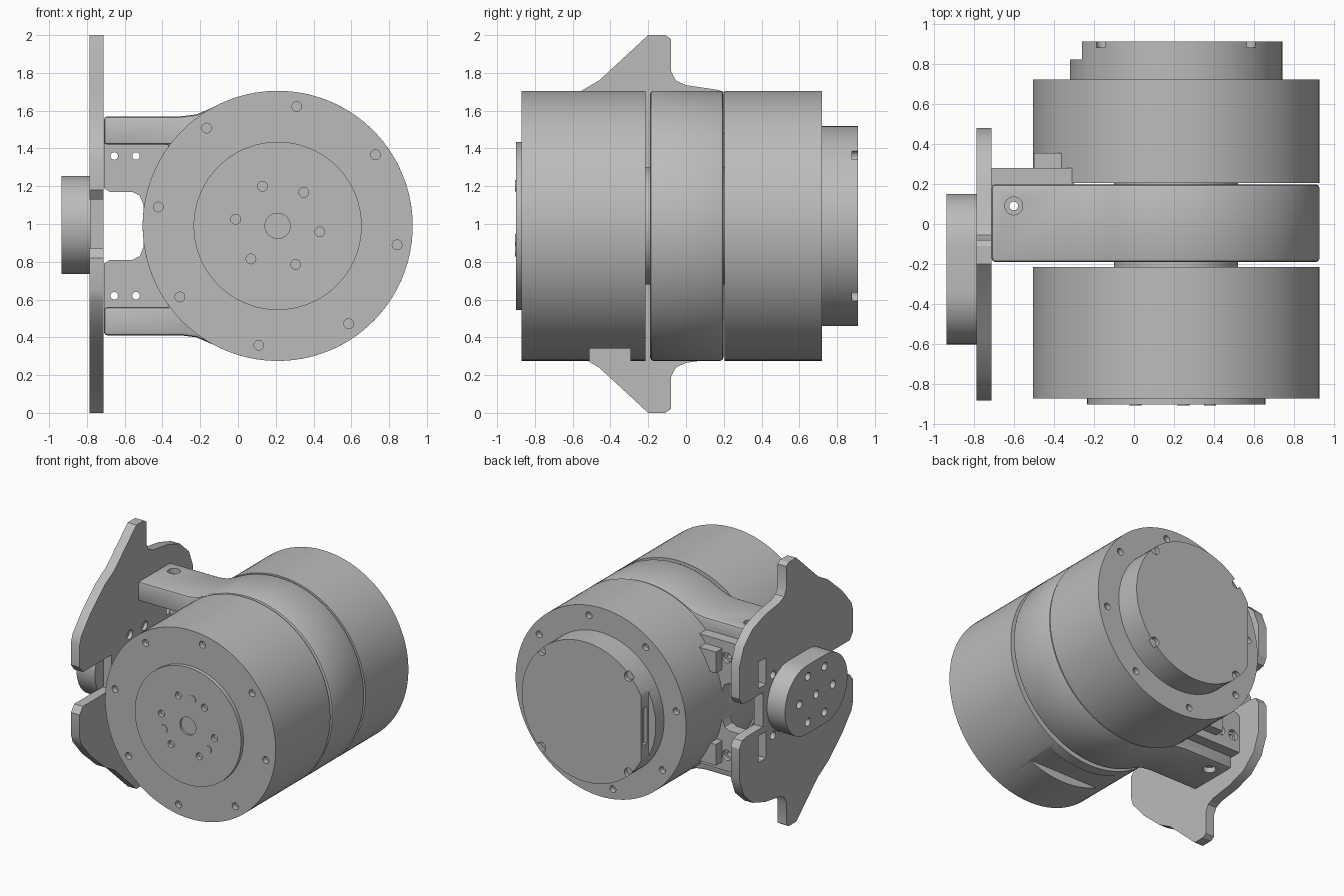
import bpy, bmesh
from math import sin, cos, pi, radians
from mathutils import Matrix, Vector

old = bpy.data.objects.get("Cube")
if old:
    bpy.data.objects.remove(old, do_unlink=True)

grey = bpy.data.materials.new("machined grey")
grey.use_nodes = True
TONE = (0.5, 0.5, 0.5, 1)
grey.diffuse_color = TONE
grey.node_tree.nodes["Principled BSDF"].inputs["Base Color"].default_value = TONE

CX, CZ, R = 0.21, 0.99, 0.715      # shared drum axis and radius


def place(axis, a, b, d):
    """Map profile coordinates plus a depth to the chosen axis."""
    return {"X": (d, a, b), "Y": (a, d, b), "Z": (a, b, d)}[axis]


def add_prism(bm, axis, pts, lo, hi):
    bottom = [bm.verts.new(place(axis, a, b, lo)) for a, b in pts]
    top = [bm.verts.new(place(axis, a, b, hi)) for a, b in pts]
    n = len(pts)
    bm.faces.new(bottom)
    bm.faces.new(top[::-1])
    for i in range(n):
        j = (i + 1) % n
        bm.faces.new((bottom[i], top[i], top[j], bottom[j]))


def arc(a, b, r, start=0, end=360, n=96):
    steps = n if end - start == 360 else n + 1
    angles = [radians(start + (end - start) * i / n) for i in range(steps)]
    return [(a + r * cos(t), b + r * sin(t)) for t in angles]


def box(a0, a1, b0, b1):
    return [(a0, b0), (a1, b0), (a1, b1), (a0, b1)]


def make(name, axis, prisms):
    """One object from (profile, low, high) prisms along an axis."""
    bm = bmesh.new()
    for pts, lo, hi in prisms:
        add_prism(bm, axis, pts, lo, hi)
    bmesh.ops.recalc_face_normals(bm, faces=bm.faces)
    mesh = bpy.data.meshes.new(name)
    bm.to_mesh(mesh)
    bm.free()
    mesh.materials.append(grey)
    ob = bpy.data.objects.new(name, mesh)
    bpy.context.collection.objects.link(ob)
    return ob


def apply(ob, mod):
    bpy.context.view_layer.objects.active = ob
    bpy.ops.object.modifier_apply(modifier=mod.name)


def cut(ob, axis, prisms):
    cutter = make("cutter", axis, prisms)
    cutter.hide_render = True
    mod = ob.modifiers.new("cut", "BOOLEAN")
    mod.operation, mod.solver, mod.object = "DIFFERENCE", "EXACT", cutter
    apply(ob, mod)
    bpy.data.objects.remove(cutter, do_unlink=True)


def bevel(ob, width):
    mod = ob.modifiers.new("bevel", "BEVEL")
    mod.width, mod.segments, mod.limit_method = width, 2, "ANGLE"
    mod.angle_limit = radians(40)
    apply(ob, mod)


def holes(spots, r, lo, hi):
    return [(arc(a, b, r, n=16), lo, hi) for a, b in spots]


def mirrored(pts):
    """Continue an upper profile with its reflection below mid height."""
    return pts + [(a, 2 * CZ - b) for a, b in reversed(pts)]


parts = []
axis_circle = lambda r: arc(CX, CZ, r)
rim = arc(CX, CZ, 0.64, 36, 396, 8)

# Front drum with rim screw holes and a flat underneath
front_drum = make("front_drum", "Y", [(axis_circle(R), -0.87, -0.215)])
cut(front_drum, "Y", holes(rim, 0.026, -0.9, -0.83))
cut(front_drum, "Y", [(box(-0.4, 0.8, 0.1, 0.34), -0.51, -0.295)])

# Raised output disc with its bolt pattern
output_disc = make("output_disc", "Y", [(axis_circle(0.445), -0.9, -0.86)])
bolt_ring = [(CX + 0.225 * cos(radians(t)), CZ + 0.225 * sin(radians(t)))
             for t in (111, 52, 352, 295, 231, 171)]
cut(output_disc, "Y", holes(bolt_ring, 0.026, -0.95, -0.87)
    + [(arc(CX, CZ, 0.067, n=32), -0.95, -0.885)])
pins = [(CX + 0.215 * cos(radians(t)), CZ + 0.215 * sin(radians(t)))
        for t in (80, 322, 200)]
pin_caps = make("dowel_pins", "Y", holes(pins, 0.03, -0.905, -0.89))

# Rear drum, rear cover with connector flat and edge screw notches
rear_drum = make("rear_drum", "Y", [(axis_circle(R), 0.205, 0.72)])
cut(rear_drum, "Y", holes(rim, 0.026, 0.68, 0.8))
rear_cover = make("rear_cover", "Y", [(axis_circle(0.53), 0.71, 0.91)])
cut(rear_cover, "Y", [(box(-0.5, -0.26, 0.5, 1.5), 0.82, 1)])
cut(rear_cover, "Y", holes(arc(CX, CZ, 0.515, 45, 405, 4), 0.035, 0.88, 1))
cut(rear_cover, "X", [(box(0.84, 0.89, 0.85, 1.13), -0.4, -0.235)])

# Narrow shaft that joins the drums through the gaps
shaft = make("shaft", "Y", [(axis_circle(0.31), -0.4, 0.4)])

# Clamp ring with two arms reaching to the mounting plate
arm_upper = [(-0.3, 1.57), (-0.71, 1.57), (-0.71, 1.42)]
blend = [(-0.15, 1.61), (-0.22, 1.58)]
outline = arc(CX, CZ, R, -118, 118, 80) + blend + arm_upper
outline += arc(CX, CZ, R, 143, 217, 24)
outline += [(a, 2 * CZ - b) for a, b in reversed(blend + arm_upper)]
clamp_ring = make("clamp_ring_with_arms", "Y", [(outline, -0.19, 0.198)])
bevel(clamp_ring, 0.018)
cut(clamp_ring, "Z", holes([(-0.6, 0.09)], 0.022, 0, 2))
cut(clamp_ring, "Z", holes([(-0.6, 0.09)], 0.045, 1.53, 2)
    + holes([(-0.6, 0.09)], 0.045, 0, 0.45))

# Rear web between the arms, open toward the plate
web = mirrored([(-0.3, 1.48), (-0.71, 1.48), (-0.71, 1.19), (-0.68, 1.17),
                (-0.56, 1.17), (-0.52, 1.15), (-0.5, 1.1)])
bracket_web = make("bracket_web", "Y", [(web, 0.19, 0.28)])
web_bolts = [(x, z) for x in (-0.655, -0.54) for z in (1.36, 0.62)]
cut(bracket_web, "Y", holes(web_bolts, 0.02, 0, 0.5))
cut(bracket_web, "Y", holes(web_bolts, 0.04, 0.25, 0.5))
make("web_lugs", "Y", [(box(-0.5, -0.34, z, z + 0.16), 0.27, 0.355)
                       for z in (1.26, 0.56)])

# Mounting plate with pointed ends and a notch on each edge
half = [(0.2, 1.12), (0.4, 1.12), (0.45, 1.13), (0.48, 1.18), (0.48, 1.42),
        (0.43, 1.55), (0.32, 1.65), (0.17, 1.7), (0, 1.725), (-0.055, 1.75),
        (-0.08, 1.8), (-0.08, 1.97), (-0.11, 1.99), (-0.2, 1.99),
        (-0.46, 1.75), (-0.58, 1.68), (-0.75, 1.53), (-0.86, 1.4),
        (-0.88, 1.34), (-0.88, 1.17), (-0.84, 1.12), (-0.5, 1.12)]
plate_profile = [(y, 1 + (z - CZ) * (1 / 1.0)) for y, z in mirrored(half)]
mounting_plate = make("mounting_plate", "X", [(plate_profile, -0.785, -0.712)])
slots = [(box(0.16, 0.25, z, z + 0.2), -1, 0) for z in (1.18, 0.62)]
plate_bolts = [(y, z) for y in (0.08, -0.04) for z in (1.22, 0.76)]
cut(mounting_plate, "X", slots + holes(plate_bolts, 0.03, -1, -0.74))
inner_bolts = [(y, z) for y in (-0.28, -0.1) for z in (1.2, 0.78)]
cut(mounting_plate, "X", holes(inner_bolts, 0.035, -0.74, -0.5))

# Rounded boss on the outer side of the plate
boss_y, boss_z = -0.225, 0.995
boss_outline = (arc(boss_y + 0.115, boss_z, 0.26, -90, 90, 24)
                + arc(boss_y - 0.115, boss_z, 0.26, 90, 270, 24))
boss = make("plate_boss", "X", [(boss_outline, -0.935, -0.78)])
boss_bolts = arc(boss_y, boss_z, 0.2, n=6) + [(boss_y, boss_z)]
cut(boss, "X", holes(boss_bolts, 0.03, -1, -0.88))

# Smooth round walls, keep machined edges crisp
bpy.ops.object.select_all(action="DESELECT")
for ob in bpy.context.collection.objects:
    if ob.type == "MESH" and grey.name in ob.data.materials:
        ob.select_set(True)
        bpy.context.view_layer.objects.active = ob
bpy.ops.object.shade_smooth_by_angle(angle=radians(30))
